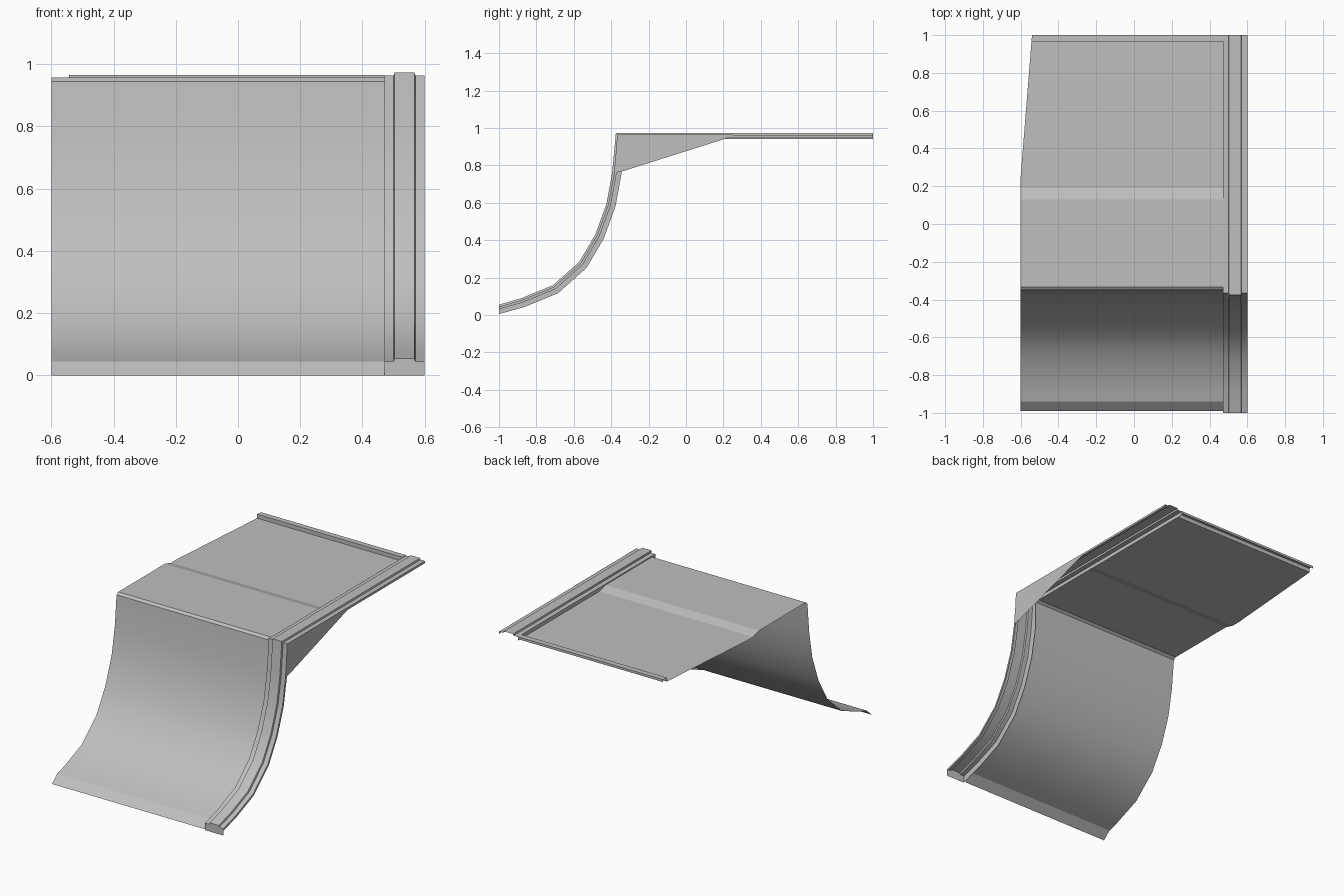
import bpy, math
from mathutils import Vector

if "Cube" in bpy.data.objects:
    bpy.data.objects.remove(bpy.data.objects["Cube"])

grey = bpy.data.materials.new("plain_grey")
grey.diffuse_color = (0.52, 0.52, 0.52, 1)
grey.use_nodes = True
grey.node_tree.nodes["Principled BSDF"].inputs["Base Color"].default_value = grey.diffuse_color


def mesh_object(name, verts, faces, smooth=None):
    me = bpy.data.meshes.new(name)
    me.from_pydata(verts, [], faces)
    me.materials.append(grey)
    ob = bpy.data.objects.new(name, me)
    bpy.context.collection.objects.link(ob)
    if smooth:
        bpy.ops.object.select_all(action='DESELECT')
        ob.select_set(True)
        bpy.context.view_layer.objects.active = ob
        bpy.ops.object.shade_smooth_by_angle(angle=math.radians(smooth))
    return ob


def skin(name, rows, smooth=None):
    """Join rows of points into a quad sheet."""
    n = len(rows[0])
    verts = [p for r in rows for p in r]
    faces = [(r * n + c, r * n + c + 1, (r + 1) * n + c + 1, (r + 1) * n + c)
             for r in range(len(rows) - 1) for c in range(n - 1)]
    return mesh_object(name, verts, faces, smooth)


# Side path (y, z) along the crest of the rim
PATH = [Vector(p) for p in [(-1, .055), (-.88, .09), (-.71, .16), (-.57, .285),
        (-.485, .43), (-.425, .595), (-.395, .76), (-.375, .973), (1, .973)]]
CORNER = 7


def below(i, d):
    """Point of the path moved inward by d, with mitred corners."""
    if i in (0, len(PATH) - 1):
        return PATH[i] + Vector((0, -d))
    a = (PATH[i] - PATH[i - 1]).normalized()
    b = (PATH[i + 1] - PATH[i]).normalized()
    na, nb = Vector((a.y, -a.x)), Vector((b.y, -b.x))
    m = (na + nb).normalized()
    return PATH[i] + m * (d / m.dot(na))


X_LEFT, X_RIM, X_RIGHT = -.6, .47, .6

# Curved ramp sheet with a steep front lip
side = [(-.99, 0), (-.94, .045), (-.87, .066)] + [tuple(below(i, .028)) for i in range(2, CORNER + 1)]
skin("curved_ramp", [[(X_LEFT, y, z), (X_RIM, y, z)] for y, z in side], 22)

# Flat deck: front bevel, shallow step, tapered left edge, raised back lip
deck = [side[-1], (-.333, .957), (.13, .957), (.19, .94), (.25, .94),
        (.965, .94), (.965, .965), (1, .965), (1, .95)]
rows = []
for y, z in deck:
    left = X_LEFT + max(0, y - .25) / .75 * .06
    rows.append([(left, y, z), (X_RIM, y, z)])
skin("flat_deck", rows)

# Hollow side rim with a raised rib, following the path
rows = []
for i in range(len(PATH)):
    deep = .033 if i >= CORNER else .05
    profile = [(X_RIM, deep), (X_RIM, .01), (.5, .01), (.503, 0), (.567, 0),
               (.57, .01), (X_RIGHT, .01), (X_RIGHT, .024)]
    rows.append([(x, *below(i, d)) for x, d in profile])
skin("side_rim", rows, 25)

# Plate closing the front end of the rim
mesh_object("rim_front_cap", [(X_RIM, -1, 0), (X_RIGHT, -1, 0), (X_RIGHT, -1, .045),
            (.57, -1, .045), (.567, -1, .055), (.503, -1, .055), (.5, -1, .045),
            (X_RIM, -1, .045)], [tuple(range(8))])

# Triangular side gusset under the deck edge
mesh_object("side_gusset", [(X_RIGHT, -.368, .964), (X_RIGHT, -.382, .76),
            (X_RIGHT, -.34, .768), (X_RIGHT, .25, .955), (X_RIGHT, .25, .964)],
            [(0, 1, 2, 3, 4)])
